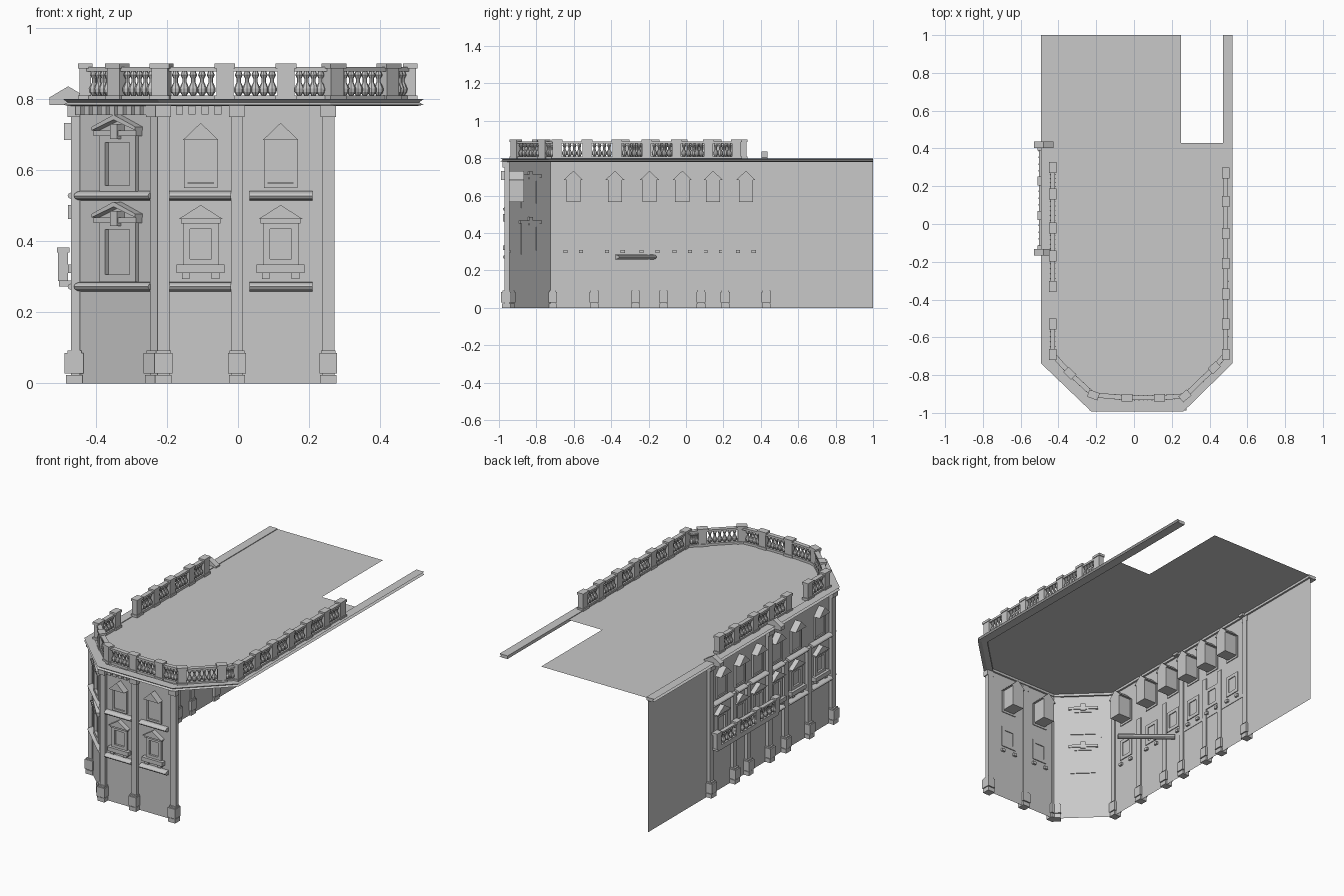
import bpy, bmesh
from math import radians, sin, cos, pi, atan2
from mathutils import Matrix, Vector

cube = bpy.data.objects.get("Cube")
if cube:
    bpy.data.objects.remove(cube)

stone = bpy.data.materials.new("grey_stone")
stone.use_nodes = True
GREY = (0.58, 0.58, 0.58, 1)
stone.diffuse_color = GREY
stone.node_tree.nodes["Principled BSDF"].inputs["Base Color"].default_value = GREY

parts = {}


def part(name):
    return parts.setdefault(name, bmesh.new())


def frame(x, y, angle):
    return Matrix.Translation((x, y, 0)) @ Matrix.Rotation(radians(angle), 4, 'Z')


def prism(name, m, pts, d0, d1):
    """Extrude a (u, z) outline from depth d0 to d1 out of the wall."""
    bm = part(name)
    a, b = ([bm.verts.new(m @ Vector((u, -d, z))) for u, z in pts] for d in (d0, d1))
    bm.faces.new(a)
    bm.faces.new(b[::-1])
    for i in range(len(pts)):
        j = (i + 1) % len(pts)
        bm.faces.new((a[j], a[i], b[i], b[j]))


def box(name, m, u, w, d0, d1, z0, z1):
    l, r = u - w / 2, u + w / 2
    prism(name, m, [(l, z0), (r, z0), (r, z1), (l, z1)], d0, d1)


def gable(name, m, u, w, d0, d1, z0, z1):
    prism(name, m, [(u - w / 2, z0), (u + w / 2, z0), (u, z1)], d0, d1)


def surround(name, m, u, w, z0, z1, t, d):
    for s in (-1, 1):
        box(name, m, u + s * (w - t) / 2, t, -0.005, d, z0, z1)
    box(name, m, u, w - 2 * t, -0.005, d, z1 - t, z1)
    box(name, m, u, w - 2 * t, -0.005, d, z0, z0 + t)


def sweep(name, path, profile):
    """Mitred sweep of an (outward, z) profile along a plan path."""
    bm = part(name)
    path = [Vector(p) for p in path]
    normals = [Vector(((b - a).y, (a - b).x)).normalized() for a, b in zip(path, path[1:])]
    rings = []
    for i, p in enumerate(path):
        n0, n1 = normals[max(i - 1, 0)], normals[min(i, len(normals) - 1)]
        n = (n0 + n1) / (1 + n0.dot(n1))
        rings.append([bm.verts.new((*(p + n * d), z)) for d, z in profile])
    for a, b in zip(rings, rings[1:]):
        for i in range(len(profile)):
            j = (i + 1) % len(profile)
            bm.faces.new((a[i], a[j], b[j], b[i]))
    bm.faces.new(rings[0])
    bm.faces.new(rings[-1][::-1])


def bead(name, m, u0, u1, z):
    ends = [(m @ Vector((u, 0, 0))).xy for u in (u0, u1)]
    arc = [(0.03 * sin(pi * i / 6), z - 0.013 * cos(pi * i / 6)) for i in range(7)]
    sweep(name, ends, arc)


def lathe(name, m, u, profile, n=8):
    bm = part(name)
    rings = [[bm.verts.new(m @ Vector((u + r * cos(2 * pi * i / n), r * sin(2 * pi * i / n), z)))
              for i in range(n)] for r, z in profile]
    for a, b in zip(rings, rings[1:]):
        for i in range(n):
            j = (i + 1) % n
            bm.faces.new((a[i], a[j], b[j], b[i]))


def balusters(name, m, span, count, z0, h):
    shape = [(0.006, 0), (0.013, 0.15), (0.014, 0.3), (0.006, 0.55), (0.006, 0.7), (0.011, 0.85), (0.007, 1)]
    for i in range(count):
        u = span * ((i + 0.5) / count - 0.5)
        lathe(name, m, u, [(r, z0 + h * t) for r, t in shape])


# Walls and roof
front = frame(0, -0.95, 0)
corner = frame(-0.33, -0.835, -43.8)
west = frame(-0.45, 0, -90)
bm = part("walls")
outline = [(-0.45, 1), (-0.45, -0.72), (-0.21, -0.95), (0.27, -0.95)]
cols = [[bm.verts.new((x, y, z)) for z in (0, 0.79)] for x, y in outline]
for a, b in zip(cols, cols[1:]):
    bm.faces.new((a[0], b[0], b[1], a[1]))
bm = part("roof")
plan = [(-0.48, 1), (-0.48, -0.72), (-0.22, -0.98), (0.255, -0.98),
        (0.51, -0.73), (0.51, 0.43), (0.25, 0.43), (0.25, 1)]
bm.faces.new([bm.verts.new((x, y, 0.796)) for x, y in plan])

# Cornice with a double lip
sweep("cornice", [(-0.45, 1), (-0.45, -0.72), (-0.21, -0.95), (0.245, -0.95), (0.48, -0.72), (0.48, 1)],
      [(-0.01, 0.782), (0.02, 0.78), (0.042, 0.784), (0.03, 0.791), (0.042, 0.8), (-0.01, 0.8)])


# Pilasters with pedestals and capitals
def pilaster(m, u, top=0.78):
    box("pilasters", m, u, 0.034, -0.005, 0.02, 0.02, top)
    box("pedestals", m, u, 0.05, -0.015, 0.038, 0.028, 0.085)
    box("pedestals", m, u, 0.042, -0.01, 0.03, 0.085, 0.093)
    box("pedestals", m, u, 0.046, -0.012, 0.034, 0, 0.024)
    if top > 0.7:
        box("capitals", m, u, 0.044, -0.005, 0.03, 0.75, 0.782)


for u in (-0.21, -0.003, 0.254):
    pilaster(front, u)
west_posts = [-0.43, -0.21, -0.08, 0.12, 0.27, 0.49, 0.715]
for i, u in enumerate(west_posts):
    pilaster(west, u, 0.78 if i in (0, 3, 6) else 0.53)
pilaster(corner, 0.15)


# Windows
def gabled_window(m, u):
    surround("upper_windows", m, u, 0.095, 0.55, 0.685, 0.012, 0.012)
    box("upper_windows", m, u, 0.075, -0.085, 0.008, 0.565, 0.685)
    gable("window_gables", m, u, 0.1, -0.085, 0.04, 0.685, 0.733)


def pediment_window(m, u):
    surround("lower_windows", m, u, 0.1, 0.33, 0.455, 0.02, 0.012)
    box("lower_windows", m, u, 0.112, 0, 0.02, 0.45, 0.462)
    gable("window_pediments", m, u, 0.126, 0, 0.028, 0.462, 0.502)
    box("window_sills", m, u, 0.135, 0, 0.028, 0.31, 0.334)
    for s in (-1, 1):
        box("sill_brackets", m, u + s * 0.042, 0.022, -0.012, 0.02, 0.294, 0.31)


def corner_window(z0, z1):
    surround("corner_windows", corner, 0, 0.14, z0, z1, 0.022, 0.014)
    box("corner_windows", corner, 0, 0.165, -0.01, 0.025, z1 - 0.004, z1 + 0.012)
    for s in (-1, 1):
        prism("corner_pediments", corner,
              [(s * 0.085, z1 + 0.012), (s * 0.085, z1 + 0.022), (0, z1 + 0.056), (0, z1 + 0.042)], 0, 0.03)
    box("corner_keystones", corner, 0, 0.028, -0.01, 0.03, z1 - 0.012, z1 + 0.03)


for u in (-0.105, 0.12):
    gabled_window(front, u)
    pediment_window(front, u)
for a, b in zip(west_posts, west_posts[1:]):
    gabled_window(west, (a + b) / 2)
    pediment_window(west, (a + b) / 2)
corner_window(0.535, 0.7)
corner_window(0.285, 0.455)

# String courses between the pilasters
for z in (0.528, 0.272):
    bead("string_courses", front, -0.193, -0.02, z)
    bead("string_courses", front, 0.033, 0.21, z)
    bead("string_courses", corner, -0.155, 0.135, z)
    for a, b in zip(west_posts, west_posts[1:]):
        bead("string_courses", west, a + 0.02, b - 0.02, z)
bead("inner_beam", frame(-0.325, -0.28, 141), -0.16, 0.16, 0.272)

# Dentils under the cornice
for i in range(9):
    box("dentils", corner, -0.14 + 0.033 * i, 0.02, 0, 0.028, 0.755, 0.78)
for i in range(4):
    box("dentils", front, -0.165 + 0.036 * i, 0.02, 0, 0.025, 0.757, 0.78)

# Roof balustrade: posts in order round the edge, linked by rails and balusters
west_run = [(-0.43, y, -90) for y in (0.3, 0.16, -0.02, -0.17, -0.33)]
main_run = [(-0.43, -0.53, -90), (-0.43, -0.69, -90), (-0.34, -0.79, -44), (-0.215, -0.905, -20),
            (-0.037, -0.92, 0), (0.135, -0.92, 0), (0.27, -0.91, 40), (0.425, -0.76, 44)]
main_run += [(0.485, y, 90) for y in (-0.69, -0.53, -0.37, -0.21, -0.05, 0.12, 0.27)]
for run in (west_run, main_run):
    for x, y, angle in run:
        m = frame(x, y, angle)
        box("balustrade_posts", m, 0, 0.048, -0.016, 0.016, 0.796, 0.888)
        box("balustrade_caps", m, 0, 0.058, -0.02, 0.02, 0.886, 0.9)
        box("balustrade_caps", m, 0, 0.058, -0.02, 0.02, 0.796, 0.81)
    for (x0, y0, _), (x1, y1, _) in zip(run, run[1:]):
        span = Vector((x1 - x0, y1 - y0)).length
        m = frame((x0 + x1) / 2, (y0 + y1) / 2, atan2(y1 - y0, x1 - x0) * 180 / pi)
        box("balustrade_rails", m, 0, span, -0.013, 0.013, 0.878, 0.89)
        box("balustrade_rails", m, 0, span, -0.013, 0.013, 0.796, 0.81)
        balusters("balusters", m, span - 0.055, max(2, round(span / 0.036)), 0.81, 0.068)

# Side balcony between two pilasters
balcony = frame(-0.492, 0.137, -90)
box("balcony_floor", balcony, 0, 0.57, -0.045, 0.012, 0.272, 0.29)
for z0, z1 in ((0.29, 0.3), (0.362, 0.372)):
    box("balcony_rails", balcony, 0, 0.57, -0.012, 0.012, z0, z1)
for i in range(4):
    u = -0.275 + 0.55 * i / 3
    box("balcony_posts", balcony, u, 0.04, -0.014, 0.014, 0.288, 0.37)
    box("balcony_posts", balcony, u, 0.048, -0.018, 0.018, 0.368, 0.382)
balusters("balcony_balusters", balcony, 0.54, 15, 0.3, 0.062)

# Small gabled blocks at the cornice
for y in (0.42, -0.15):
    m = frame(-0.478, y, 0)
    gable("cornice_gables", m, 0, 0.105, -0.017, 0.017, 0.805, 0.836)
    box("cornice_gables", m, 0, 0.105, -0.017, 0.017, 0.783, 0.805)

# Turn every part into an object
for name, bm in parts.items():
    if name not in ("walls", "roof"):
        bmesh.ops.recalc_face_normals(bm, faces=bm.faces)
    mesh = bpy.data.meshes.new(name)
    bm.to_mesh(mesh)
    bm.free()
    mesh.materials.append(stone)
    bpy.context.collection.objects.link(bpy.data.objects.new(name, mesh))
